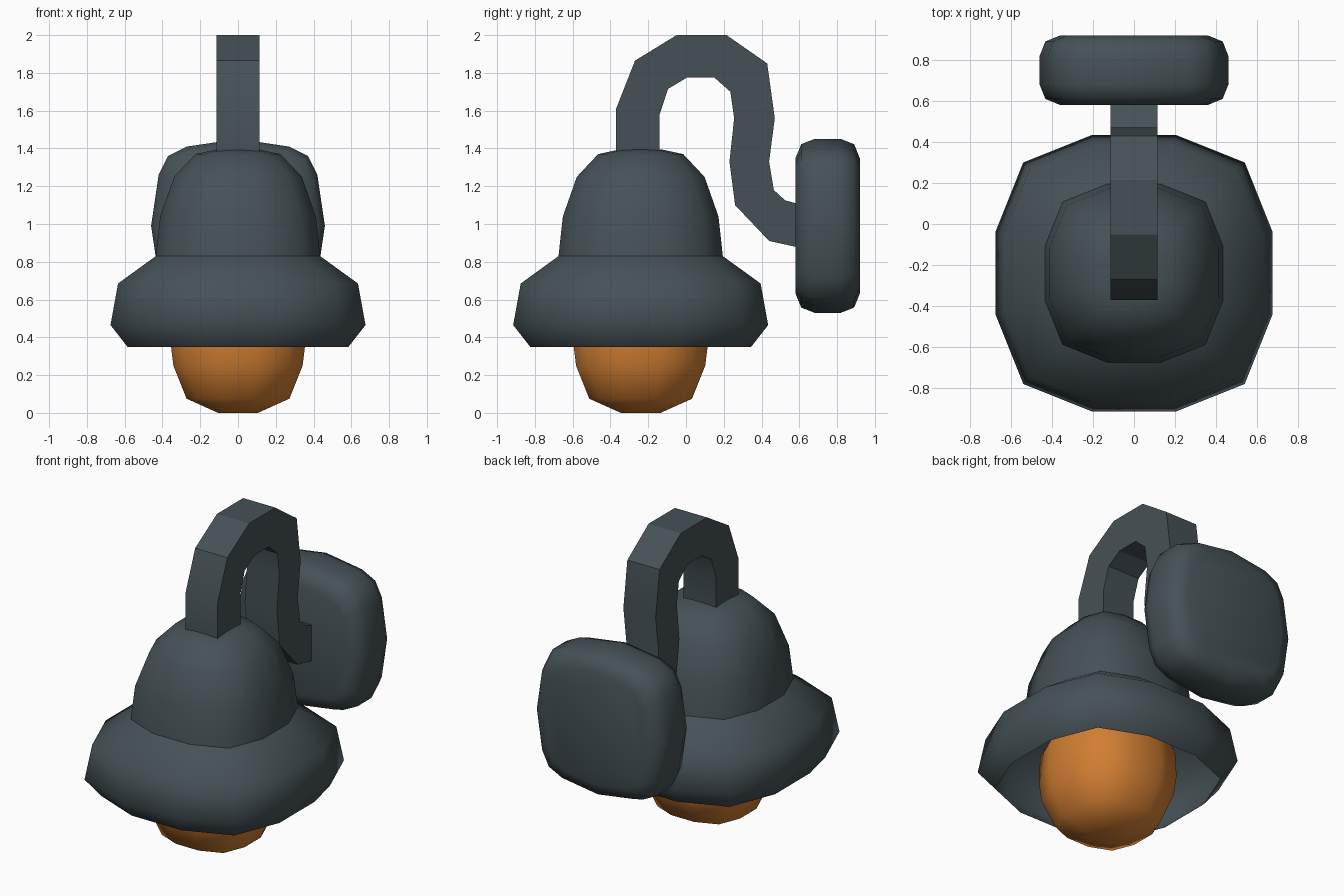
import bpy, bmesh, math

if "Cube" in bpy.data.objects:
    bpy.data.objects.remove(bpy.data.objects["Cube"])

def material(name, col):
    m = bpy.data.materials.new(name)
    m.diffuse_color = (*col, 1)
    m.use_nodes = True
    m.node_tree.nodes["Principled BSDF"].inputs["Base Color"].default_value = m.diffuse_color
    return m

SLATE = material("slate metal", (0.06, 0.083, 0.093))
ORANGE = material("orange glass", (0.64, 0.21, 0.032))

def loft(name, rings, mat, angle, cap_start=False, cap_end=False):
    """Skin a list of equal-length point rings into a mesh."""
    bm = bmesh.new()
    vs = [[bm.verts.new(p) for p in r] for r in rings]
    n = len(vs[0])
    for a, b in zip(vs, vs[1:]):
        for i in range(n):
            j = (i + 1) % n
            bm.faces.new((a[i], a[j], b[j], b[i]))
    if cap_start:
        bm.faces.new(vs[0][::-1])
    if cap_end:
        bm.faces.new(vs[-1])
    if cap_start and cap_end:
        bmesh.ops.recalc_face_normals(bm, faces=bm.faces)
    me = bpy.data.meshes.new(name)
    bm.to_mesh(me)
    bm.free()
    me.materials.append(mat)
    ob = bpy.data.objects.new(name, me)
    bpy.context.collection.objects.link(ob)
    bpy.ops.object.select_all(action='DESELECT')
    ob.select_set(True)
    bpy.context.view_layer.objects.active = ob
    bpy.ops.object.shade_smooth_by_angle(angle=math.radians(angle))
    return ob

def four_fold(quarter):
    """Repeat a quarter outline around the centre."""
    out, pts = [], list(quarter)
    for _ in range(4):
        out += pts
        pts = [(-y, x) for x, y in pts]
    return out

# Rounded twelve-sided section shared by shade, dome and bulb
SECTION = four_fold([(1, 0.3), (0.8, 0.8), (0.3, 1)])
CY = -0.24

def lathe_rings(profile):
    return [[(x * r, CY + y * r, z) for x, y in SECTION] for r, z in profile]

# Flared shade, open underneath
loft("shade", lathe_rings([(0.585, 0.35), (0.675, 0.465), (0.635, 0.685), (0.435, 0.83)]),
     SLATE, 55)

# Dome cap
loft("dome", lathe_rings([(0.435, 0.83), (0.412, 1.04), (0.338, 1.25), (0.225, 1.37), (0.11, 1.395)]),
     SLATE, 50, cap_end=True)

# Bulb
loft("bulb", lathe_rings([(0.105, 0.0), (0.272, 0.075), (0.342, 0.25), (0.358, 0.38), (0.35, 0.55),
                          (0.28, 0.7), (0.11, 0.77)]),
     ORANGE, 60, cap_start=True, cap_end=True)

# Swan-neck arm: outer and inner edge in the side view (y, z)
OUTER = [(-0.37, 1.37), (-0.37, 1.61), (-0.27, 1.865), (-0.05, 2.0), (0.215, 2.0), (0.43, 1.85),
         (0.47, 1.56), (0.44, 1.33), (0.465, 1.18), (0.525, 1.125), (0.6, 1.105)]
INNER = [(-0.14, 1.37), (-0.14, 1.58), (-0.095, 1.715), (0.005, 1.775), (0.15, 1.775), (0.235, 1.70),
         (0.255, 1.56), (0.23, 1.33), (0.26, 1.1), (0.44, 0.91), (0.6, 0.875)]
W = 0.114
loft("arm", [[(-W, *o), (W, *o), (W, *i), (-W, *i)] for o, i in zip(OUTER, INNER)],
     SLATE, 30, cap_start=True, cap_end=True)

# Rounded square wall plate
PLATE = four_fold([(0.46, 0), (0.42, 0.27), (0.37, 0.37), (0.27, 0.42)])
STEPS = [(0.58, 0.78), (0.61, 0.94), (0.68, 1), (0.82, 1), (0.89, 0.94), (0.92, 0.78)]
loft("wall_plate", [[(x * s, y, 0.99 + z * s) for x, z in PLATE] for y, s in STEPS],
     SLATE, 60, cap_start=True, cap_end=True)
